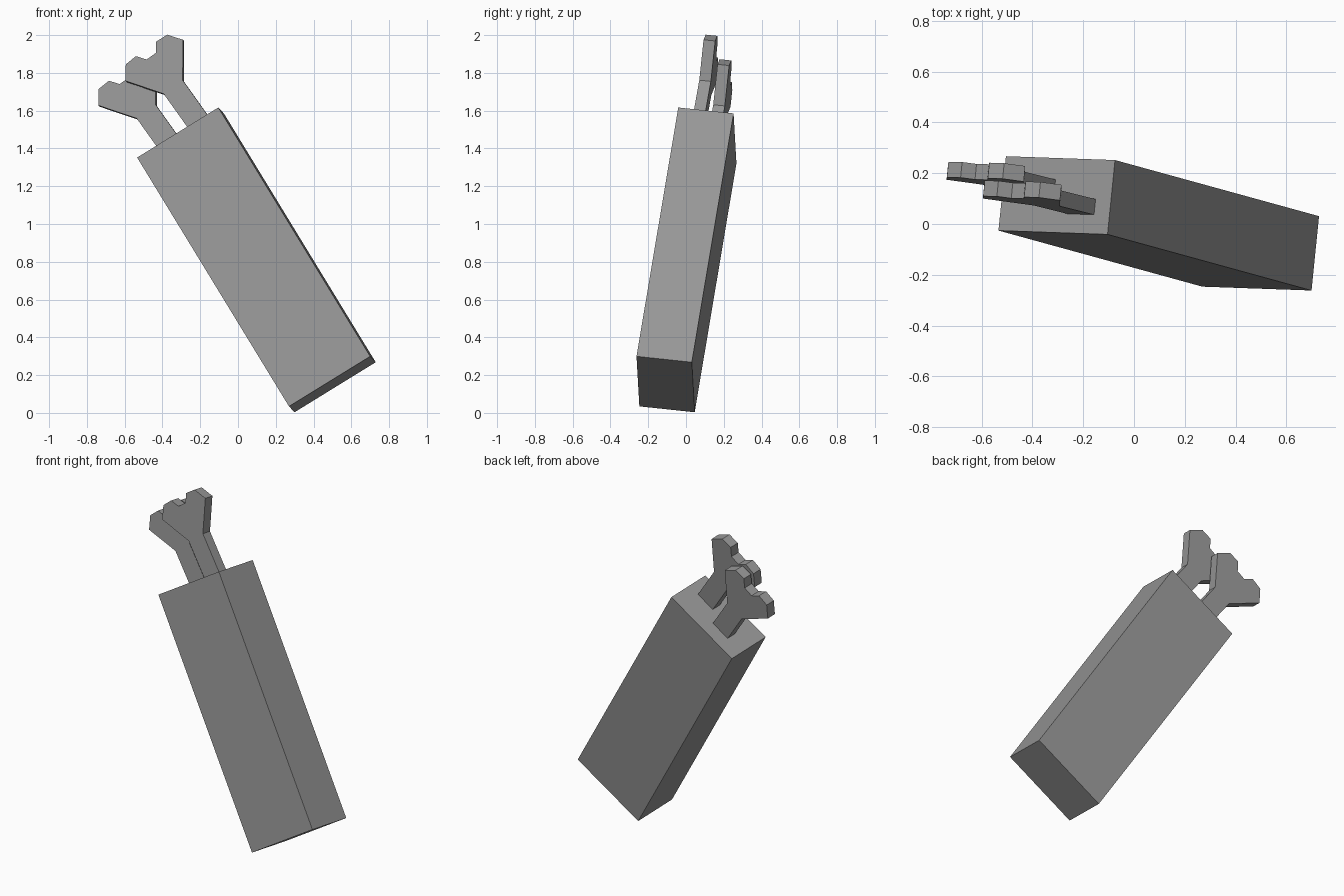
import bpy
import bmesh
from mathutils import Matrix, Vector

cube = bpy.data.objects.get("Cube")
if cube:
    bpy.data.objects.remove(cube, do_unlink=True)

grey = bpy.data.materials.new("mid grey")
grey.use_nodes = True
colour = (0.31, 0.31, 0.31, 1)
grey.diffuse_color = colour
grey.node_tree.nodes["Principled BSDF"].inputs["Base Color"].default_value = colour

# Leaning axes shared by all parts
across = Vector((0.852, -0.03, 0.525)).normalized()
along = Vector((-0.523, 0.142, 0.84))
along = (along - across * along.dot(across)).normalized()
depth = along.cross(across)


def frame(x, y, z, origin):
    m = Matrix((x, y, z)).transposed().to_4x4()
    m.translation = origin
    return m


def add_part(name, bm, matrix):
    bmesh.ops.recalc_face_normals(bm, faces=bm.faces)
    mesh = bpy.data.meshes.new(name)
    bm.to_mesh(mesh)
    bm.free()
    mesh.materials.append(grey)
    obj = bpy.data.objects.new(name, mesh)
    obj.matrix_world = matrix
    bpy.context.collection.objects.link(obj)


# Long rectangular body
bm = bmesh.new()
bmesh.ops.create_cube(bm, size=1)
bmesh.ops.scale(bm, vec=(0.505, 0.296, 1.559), verts=bm.verts)
add_part("body", bm, frame(across, -across.cross(along), along, (0.0975, 0.0025, 0.81)))

# Half outline of a forked prong, mirrored across its centre line
half = [(0.062, -0.1), (0.062, 0.22), (0.187, 0.395),
        (0.135, 0.466), (0.066, 0.47), (0.03, 0.422)]
outline = half + [(-x, z) for x, z in reversed(half)]
thickness = 0.062


def add_prong(name, origin):
    bm = bmesh.new()
    face = bm.faces.new([bm.verts.new((x, 0, z)) for x, z in outline])
    grown = bmesh.ops.extrude_face_region(bm, geom=[face])["geom"]
    bmesh.ops.translate(bm, vec=(0, thickness, 0),
                        verts=[v for v in grown if isinstance(v, bmesh.types.BMVert)])
    tilt = Matrix.Rotation(-0.07, 4, "Y")
    add_part(name, bm, frame(across, depth, along, origin) @ tilt)


front = Vector((-0.217, 0.04, 1.548))
add_prong("front_prong", front)
add_prong("back_prong", front + Vector((-0.143, 0.074, -0.13)))
